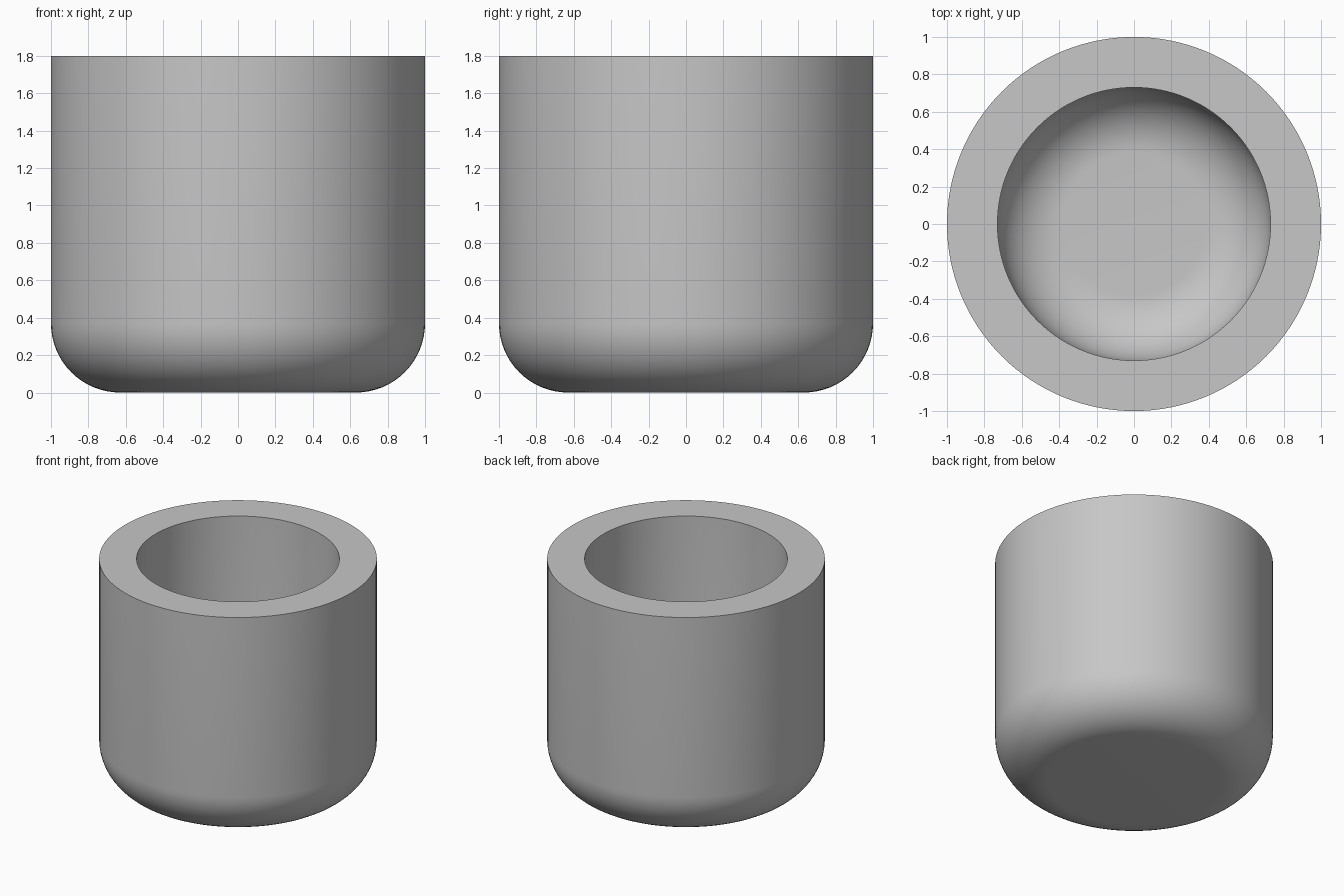
import bpy
import math

old = bpy.data.objects.get("Cube")
if old:
    bpy.data.objects.remove(old, do_unlink=True)

SEGMENTS = 128
HEIGHT = 1.8
OUTER_R, OUTER_FILLET = 1.0, 0.37
INNER_R, INNER_FILLET = 0.73, 0.35
FLOOR_Z = 0.27

grey = bpy.data.materials.new("plain grey")
grey.use_nodes = True
colour = (0.57, 0.57, 0.57, 1)
grey.diffuse_color = colour
grey.node_tree.nodes["Principled BSDF"].inputs["Base Color"].default_value = colour


def rounded_corner(radius, fillet, bottom, steps=16):
    """Profile points from the flat bottom up to the straight wall."""
    angles = [math.pi / 2 * i / steps for i in range(steps + 1)]
    return [(radius - fillet + fillet * math.sin(a),
             bottom + fillet - fillet * math.cos(a)) for a in angles]


def lathe(name, profile):
    """Revolve a profile around z, closing both ends with flat discs."""
    verts, faces = [], []
    for r, z in profile:
        for s in range(SEGMENTS):
            a = 2 * math.pi * s / SEGMENTS
            verts.append((r * math.cos(a), r * math.sin(a), z))
    for ring in range(len(profile) - 1):
        low, high = ring * SEGMENTS, (ring + 1) * SEGMENTS
        for s in range(SEGMENTS):
            t = (s + 1) % SEGMENTS
            faces.append((low + s, low + t, high + t, high + s))
    faces.append(tuple(reversed(range(SEGMENTS))))
    faces.append(tuple(range(len(verts) - SEGMENTS, len(verts))))
    mesh = bpy.data.meshes.new(name)
    mesh.from_pydata(verts, [], faces)
    obj = bpy.data.objects.new(name, mesh)
    bpy.context.collection.objects.link(obj)
    return obj


# Outer wall, flat rim, then down the inside to the floor
outside = rounded_corner(OUTER_R, OUTER_FILLET, 0) + [(OUTER_R, HEIGHT)]
inside = rounded_corner(INNER_R, INNER_FILLET, FLOOR_Z) + [(INNER_R, HEIGHT)]
cup = lathe("cup", outside + inside[::-1])
cup.data.materials.append(grey)

# Smooth walls with crisp rim edges
bpy.ops.object.select_all(action='DESELECT')
cup.select_set(True)
bpy.context.view_layer.objects.active = cup
bpy.ops.object.shade_smooth_by_angle(angle=math.radians(30))
